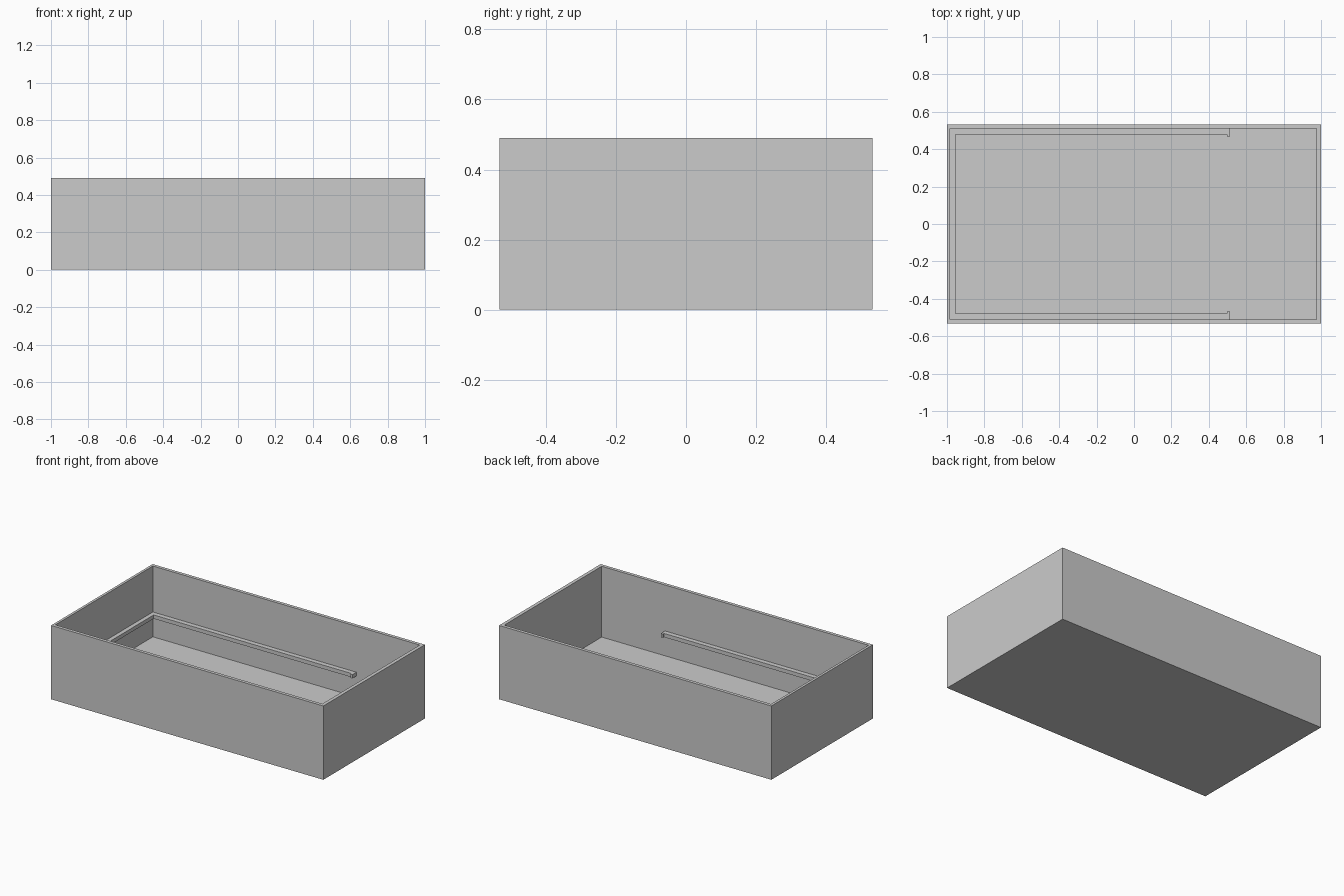
import bpy
import bmesh

cube = bpy.data.objects.get("Cube")
if cube:
    bpy.data.objects.remove(cube, do_unlink=True)

grey = bpy.data.materials.new("plain_grey")
grey.use_nodes = True
colour = (0.6, 0.6, 0.6, 1)
grey.diffuse_color = colour
grey.node_tree.nodes["Principled BSDF"].inputs["Base Color"].default_value = colour


def finish(name, bm):
    bmesh.ops.recalc_face_normals(bm, faces=bm.faces)
    mesh = bpy.data.meshes.new(name)
    bm.to_mesh(mesh)
    bm.free()
    mesh.materials.append(grey)
    obj = bpy.data.objects.new(name, mesh)
    bpy.context.collection.objects.link(obj)
    return obj


def prism(name, outline, z0, z1):
    """Extrude a flat outline from z0 up to z1."""
    bm = bmesh.new()
    base = bm.faces.new([bm.verts.new((x, y, z0)) for x, y in outline])
    top = bmesh.ops.extrude_face_region(bm, geom=[base], use_keep_orig=True)["geom"]
    for v in top:
        if isinstance(v, bmesh.types.BMVert):
            v.co.z = z1
    return finish(name, bm)


def rectangle(x0, x1, y):
    return [(x0, -y), (x1, -y), (x1, y), (x0, y)]


# Main dimensions
HEIGHT, FLOOR = 0.49, 0.02
IN_LEFT, IN_RIGHT, IN_Y = -0.983, 0.977, 0.511

# Open tray: solid block with the inside cut out
tray = prism("tray", rectangle(-1, 1, 0.533), 0, HEIGHT)
cutter = prism("tray_cutter", rectangle(IN_LEFT, IN_RIGHT, IN_Y), FLOOR, HEIGHT + 0.1)
cutter.hide_render = True
cutter.hide_set(True)
cut = tray.modifiers.new("hollow", "BOOLEAN")
cut.operation = "DIFFERENCE"
cut.solver = "EXACT"
cut.object = cutter
bpy.context.view_layer.objects.active = tray
tray.select_set(True)
bpy.ops.object.modifier_apply(modifier=cut.name)
bpy.data.objects.remove(cutter, do_unlink=True)

# U-shaped inner ledge with a small hook at each free end
half = [(IN_LEFT, IN_Y), (0.512, IN_Y), (0.512, 0.468), (0.497, 0.468),
        (0.497, 0.479), (-0.955, 0.479)]
outline = half + [(x, -y) for x, y in reversed(half)]
prism("inner_ledge", outline, 0.16, 0.185)
